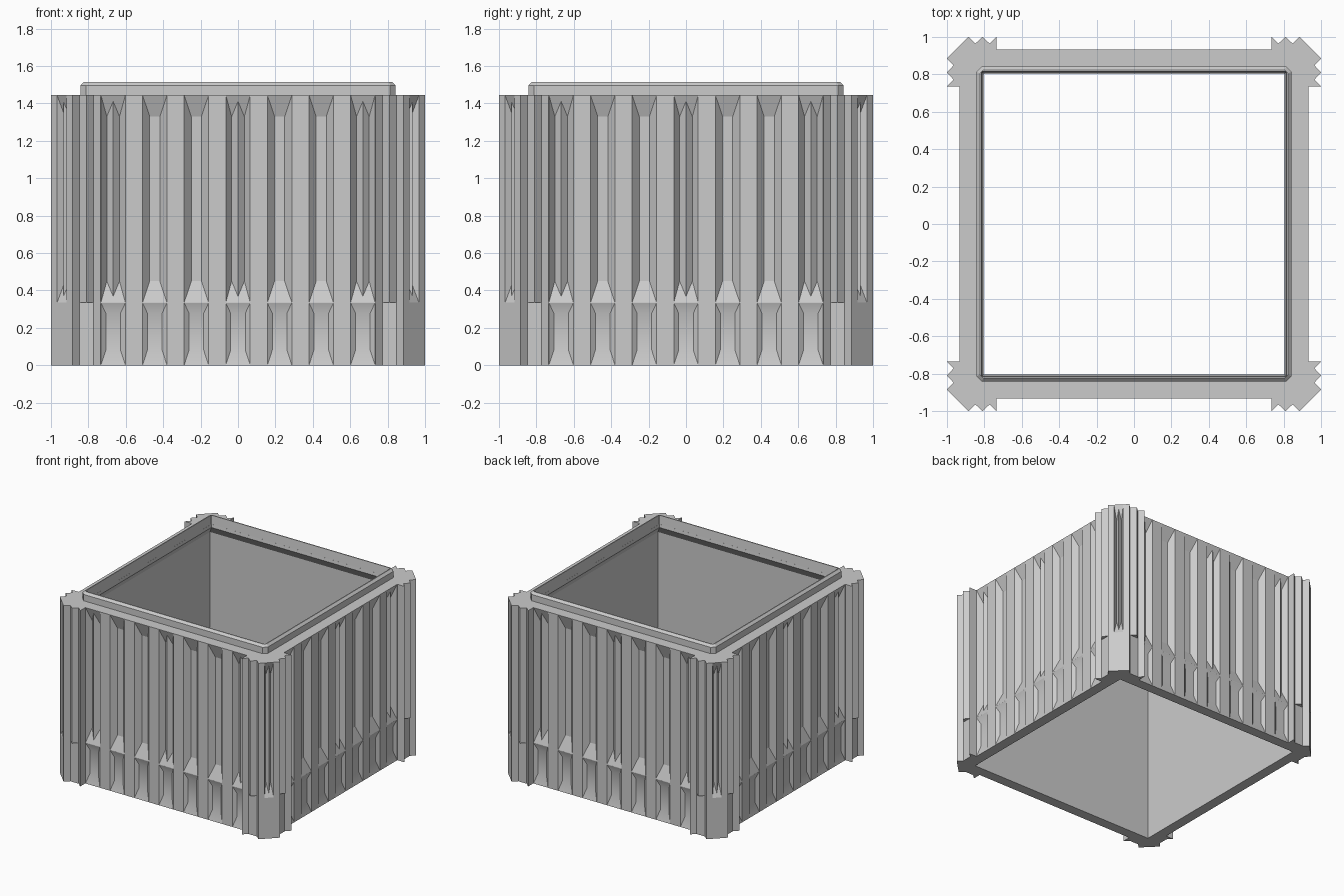
import bpy, bmesh, math
from mathutils import Matrix, Vector

if "Cube" in bpy.data.objects:
    bpy.data.objects.remove(bpy.data.objects["Cube"])

WALL = 0.933        # half width to the outer wall face
TOP = 1.445         # height of the wall top
BAND = 0.335        # height of the lower band
CHAMFER = 1.885 / math.sqrt(2)   # distance to the corner chamfer faces

grey = bpy.data.materials.new("stone grey")
grey.use_nodes = True
grey.diffuse_color = (0.6, 0.6, 0.6, 1)
grey.node_tree.nodes["Principled BSDF"].inputs["Base Color"].default_value = grey.diffuse_color


def loft(bm, rings, closed=False):
    """Skin a list of equal rings; cap the ends, or join last to first."""
    loops = [[bm.verts.new(p) for p in ring] for ring in rings]
    pairs = list(zip(loops, loops[1:]))
    if closed:
        pairs.append((loops[-1], loops[0]))
    else:
        bm.faces.new(loops[0])
        bm.faces.new(loops[-1])
    n = len(loops[0])
    for a, b in pairs:
        for i in range(n):
            j = (i + 1) % n
            bm.faces.new((a[i], a[j], b[j], b[i]))


def make_object(name, bm):
    bmesh.ops.recalc_face_normals(bm, faces=bm.faces)
    mesh = bpy.data.meshes.new(name)
    bm.to_mesh(mesh)
    bm.free()
    obj = bpy.data.objects.new(name, mesh)
    bpy.context.collection.objects.link(obj)
    mesh.materials.append(grey)
    return obj


def square(half, z, cut=0.0):
    """Square ring, with cut corners if cut is given."""
    pts = []
    for k in range(4):
        turn = Matrix.Rotation(k * math.pi / 2, 3, "Z")
        if cut:
            pts.append(turn @ Vector((half, half - cut, z)))
            pts.append(turn @ Vector((half - cut, half, z)))
        else:
            pts.append(turn @ Vector((half, half, z)))
    return pts


def groove(bm, angle, dist, centre, half, floor, depth, low, high, ramps, ridge):
    """Cutter for one flute with ramped ends and an optional middle ridge."""
    out = 0.003
    wide = half + out * (half - floor) / depth
    profile = [(-wide, -out), (-floor, depth), (floor, depth), (wide, -out)]
    if ridge:
        profile.insert(2, (0, depth * 0.28))
    turn = Matrix.Rotation(angle, 3, "Z")

    def ring(z, ramp):
        return [turn @ Vector((centre + u, dist - t, z + ramp * t / depth))
                for u, t in profile]
    loft(bm, [ring(low, ramps[0]), ring(high, -ramps[1])])


# Outer block with zigzag corner posts
corner = [(0.735, WALL), (0.735, 1), (0.772, 0.965), (0.81, 1), (0.848, 0.965), (0.885, 1)]
corner += [(y, x) for x, y in reversed(corner)]
outline = [Matrix.Rotation(-k * math.pi / 2, 2) @ Vector(p)
           for k in range(4) for p in corner]
bm = bmesh.new()
loft(bm, [[(p.x, p.y, z) for p in outline] for z in (0, TOP)])
body = make_object("fluted_wall", bm)

# Cutters: opening with an overhanging lip, flutes, corner flutes, post flats
bm = bmesh.new()
loft(bm, [square(0.849, -0.1), square(0.849, 1.355), square(0.805, 1.42),
          square(0.815, 1.50), square(0.815, 1.6)])
for k in range(4):
    angle = k * math.pi / 2
    for i in range(-3, 4):
        ridge = i % 3 == 0
        x = i * 0.2225
        groove(bm, angle, WALL, x, 0.065, 0.034 if ridge else 0.027, 0.043,
               BAND + 0.002, TOP - 0.002, (0.113, 0.113), ridge)
        groove(bm, angle, WALL, x, 0.065, 0.039, 0.02,
               0.002, BAND - 0.002, (0.08, 0.055), False)
    groove(bm, angle + math.pi / 4, CHAMFER, 0, 0.035, 0.018, 0.043,
           BAND, TOP - 0.002, (0.113, 0.113), True)
    turn = Matrix.Rotation(angle, 3, "Z")
    for side in (-1, 1):
        flat = [(0.773, 0.966), (0.847, 0.966), (0.847, 1.02), (0.773, 1.02)]
        loft(bm, [[turn @ Vector((side * x, y, z)) for x, y in flat]
                  for z in (-0.05, BAND)])
cutter = make_object("wall_cutter", bm)
cutter.hide_render = True

# Carve the wall and keep the result
mod = body.modifiers.new("carve", "BOOLEAN")
mod.operation = "DIFFERENCE"
mod.solver = "EXACT"
mod.object = cutter
graph = bpy.context.evaluated_depsgraph_get()
carved = bpy.data.meshes.new_from_object(body.evaluated_get(graph))
body.modifiers.clear()
body.data = carved
carved.name = "fluted_wall"
bpy.data.objects.remove(cutter)
carved.materials.clear()
carved.materials.append(grey)

# Soft shading along the floors of the shallow lower flutes only
for face in carved.polygons:
    c, n = face.center, face.normal
    reach = max(abs(c.x), abs(c.y))
    facing = max(abs(n.x), abs(n.y))
    face.use_smooth = c.z < BAND and 0.9 < reach < 0.9325 and facing > 0.9

# Raised rim around the opening
bm = bmesh.new()
section = [(0.808, 1.44, 0.002), (0.842, 1.44, 0.028), (0.842, 1.497, 0.028),
           (0.824, 1.515, 0.02), (0.816, 1.515, 0.002)]
loft(bm, [square(*s) for s in section], closed=True)
make_object("top_rim", bm)
